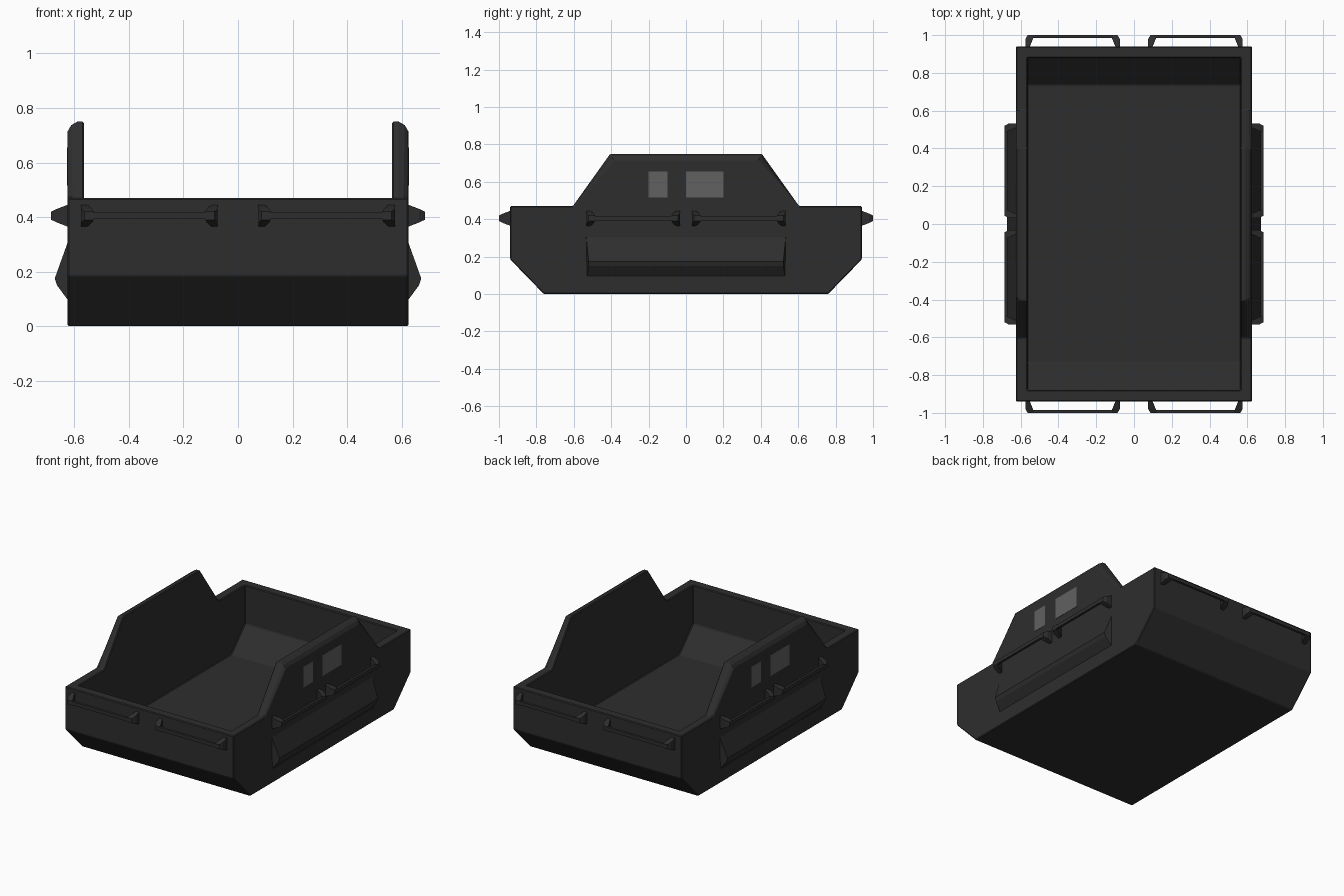
import bpy, bmesh, math
from mathutils import Matrix, Vector

if "Cube" in bpy.data.objects:
    bpy.data.objects.remove(bpy.data.objects["Cube"])


def material(name, v):
    m = bpy.data.materials.new(name)
    m.diffuse_color = (v, v, v, 1)
    m.use_nodes = True
    m.node_tree.nodes["Principled BSDF"].inputs["Base Color"].default_value = m.diffuse_color
    return m


DARK = material("dark_paint", 0.027)
GLASS = material("window_grey", 0.12)


def finish(bm, name, mat):
    bmesh.ops.recalc_face_normals(bm, faces=bm.faces)
    me = bpy.data.meshes.new(name)
    bm.to_mesh(me)
    bm.free()
    me.materials.append(mat)
    ob = bpy.data.objects.new(name, me)
    bpy.context.collection.objects.link(ob)
    return ob


def extrude_yz(half_profile, w):
    """Mirror a y>=0 profile across y and extrude it over x = -w..w."""
    pts = half_profile + [(-y, z) for y, z in reversed(half_profile)]
    bm = bmesh.new()
    f = bm.faces.new([bm.verts.new((-w, y, z)) for y, z in pts])
    r = bmesh.ops.extrude_face_region(bm, geom=[f])
    vs = [g for g in r["geom"] if isinstance(g, bmesh.types.BMVert)]
    bmesh.ops.translate(bm, verts=vs, vec=(2 * w, 0, 0))
    bmesh.ops.recalc_face_normals(bm, faces=bm.faces)
    return bm


def add_hull(bm, pts):
    vs = [bm.verts.new(p) for p in pts]
    bmesh.ops.convex_hull(bm, input=vs)


def box_pts(xs, ys, zs):
    return [(x, y, z) for x in xs for y in ys for z in zs]


# Open tub with raised side walls
W = 0.625
bm = extrude_yz([(0.76, 0), (0.94, 0.185), (0.94, 0.47), (0.605, 0.47), (0.405, 0.75)], W)
rim = [e for e in bm.edges
       if abs(e.verts[0].co.x - e.verts[1].co.x) < 1e-4
       and min(v.co.z for v in e.verts) > 0.46
       and max(v.co.z for v in e.verts) > 0.6]
bmesh.ops.bevel(bm, geom=rim, offset=0.036, segments=2, profile=0.4, affect='EDGES')
tub = finish(bm, "tub", DARK)

# Cavity cut, following the sloped ends
cutter = finish(extrude_yz([(0.735, 0.06), (0.88, 0.21), (0.88, 1.0)], 0.565), "cavity_cutter", DARK)
cutter.hide_render = True
mod = tub.modifiers.new("cavity", 'BOOLEAN')
mod.operation = 'DIFFERENCE'
mod.solver = 'EXACT'
mod.object = cutter
bpy.context.view_layer.objects.active = tub
bpy.ops.object.modifier_apply(modifier=mod.name)
bpy.data.objects.remove(cutter)
bev = tub.modifiers.new("soft_edges", 'BEVEL')
bev.width = 0.005
bev.segments = 1
bev.limit_method = 'ANGLE'
bev.angle_limit = math.radians(40)


# Grab rails: two flared brackets joined by a bar
def rail(name, half, reach, loc, angle):
    bm = bmesh.new()
    add_hull(bm, box_pts((-half + 0.02, half - 0.02), (reach - 0.016, reach), (0.393, 0.417)))
    for s in (-1, 1):
        add_hull(bm, box_pts((s * (half - 0.022), s * half), (-0.004, 0), (0.365, 0.445))
                 + box_pts((s * (half - 0.04), s * half), (reach * 0.65,), (0.38, 0.43))
                 + box_pts((s * (half - 0.045), s * (half - 0.012)), (reach,), (0.39, 0.42)))
    bm.transform(Matrix.Translation(Vector(loc)) @ Matrix.Rotation(angle, 4, 'Z'))
    finish(bm, name, DARK)


for i, s in enumerate((-1, 1)):
    rail(f"front_rail_{i}", 0.25, 0.06, (s * 0.325, -0.94, 0), math.pi)
    rail(f"back_rail_{i}", 0.25, 0.06, (s * 0.325, 0.94, 0), 0)
    rail(f"right_rail_{i}", 0.25, 0.06, (W, s * 0.282, 0), -math.pi / 2)
    rail(f"left_rail_{i}", 0.25, 0.06, (-W, s * 0.282, 0), math.pi / 2)

# Side bulges and window panels, the left side turned half round from the right
for side, s in (("right", 1), ("left", -1)):
    bm = bmesh.new()
    rows = [(W - 0.005, 0.32, 0.535), (W - 0.005, 0.09, 0.53),
            (0.672, 0.175, 0.52), (0.664, 0.15, 0.52)]
    add_hull(bm, [(s * x, t * y, z) for x, z, y in rows for t in (-1, 1)])
    finish(bm, side + "_bulge", DARK)
    for label, y0, y1 in (("small", -0.2, -0.1), ("large", 0.0, 0.2)):
        bm = bmesh.new()
        add_hull(bm, box_pts((s * (W - 0.01), s * (W + 0.002)), (s * y0, s * y1), (0.515, 0.655)))
        finish(bm, f"{side}_{label}_window", GLASS)
